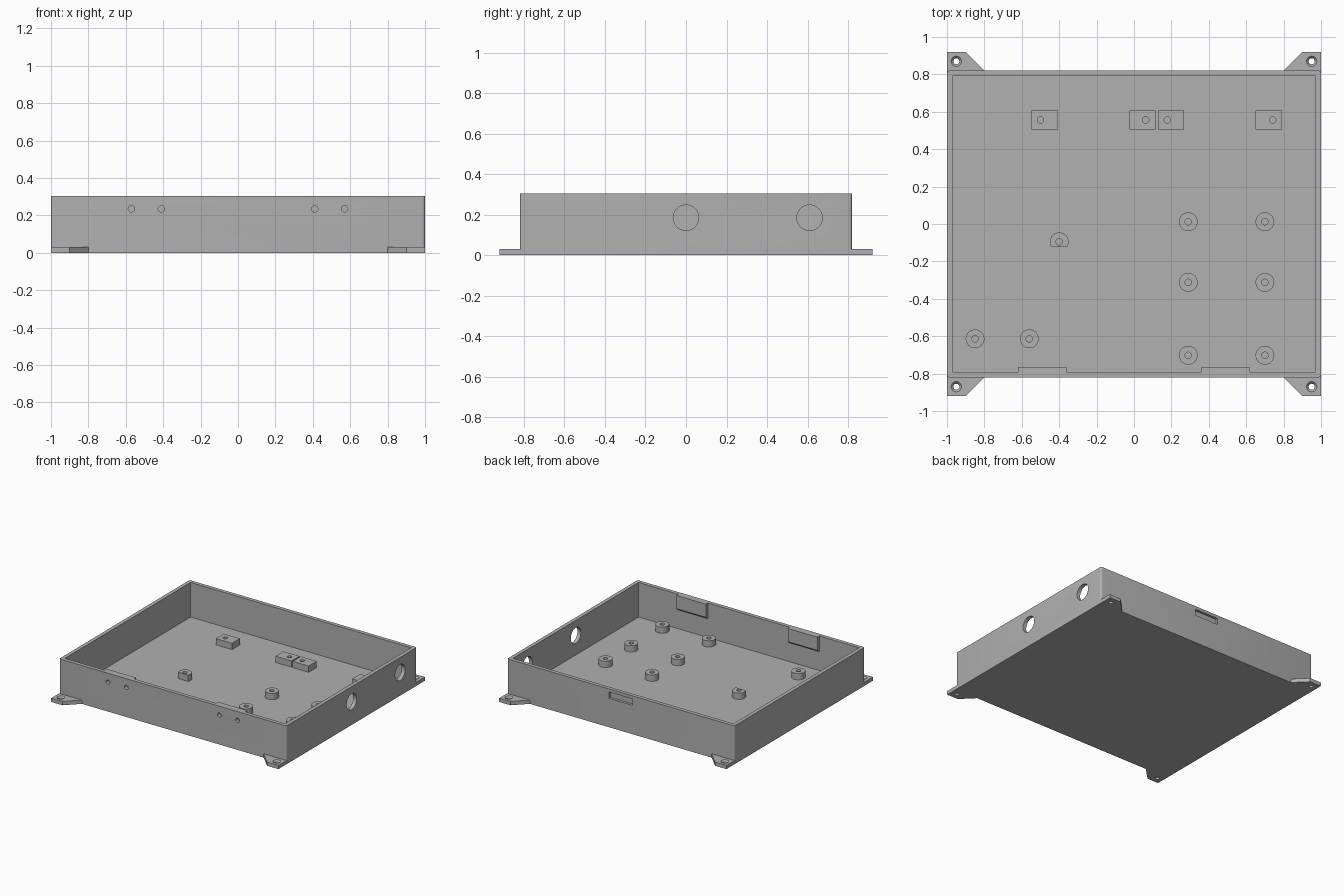
import bpy, bmesh, math
from mathutils import Matrix, Vector

cube = bpy.data.objects.get("Cube")
if cube:
    bpy.data.objects.remove(cube, do_unlink=True)

grey = bpy.data.materials.new("mid_grey")
grey.use_nodes = True
colour = (0.44, 0.44, 0.44, 1)
grey.diffuse_color = colour
grey.node_tree.nodes["Principled BSDF"].inputs["Base Color"].default_value = colour

W, D, H = 1.0, 0.82, 0.305      # half width, half depth, height
T = 0.03                        # wall and floor thickness
TOP = 0.08                      # top of the mounting posts


def finish(name, bm):
    bmesh.ops.recalc_face_normals(bm, faces=bm.faces)
    mesh = bpy.data.meshes.new(name)
    bm.to_mesh(mesh)
    bm.free()
    obj = bpy.data.objects.new(name, mesh)
    bpy.context.collection.objects.link(obj)
    mesh.materials.append(grey)
    return obj


def box(name, lo, hi, corner=0):
    bm = bmesh.new()
    lo, hi = Vector(lo), Vector(hi)
    bmesh.ops.create_cube(bm, size=1, matrix=Matrix.Translation((lo + hi) / 2)
                          @ Matrix.Diagonal((hi - lo).to_4d()))
    if corner:
        upright = [e for e in bm.edges if abs((e.verts[0].co - e.verts[1].co).z) > 0.01]
        bmesh.ops.bevel(bm, geom=upright, offset=corner, segments=4,
                        profile=0.5, affect='EDGES')
    return finish(name, bm)


def rod(name, start, end, r1, r2=None):
    start, end = Vector(start), Vector(end)
    axis = end - start
    bm = bmesh.new()
    turn = Vector((0, 0, 1)).rotation_difference(axis).to_matrix().to_4x4()
    bmesh.ops.create_cone(bm, cap_ends=True, segments=40, radius1=r1,
                          radius2=r1 if r2 is None else r2, depth=axis.length,
                          matrix=Matrix.Translation((start + end) / 2) @ turn)
    return finish(name, bm)


def prism(name, outline, shift):
    bm = bmesh.new()
    face = bm.faces.new([bm.verts.new(p) for p in outline])
    moved = bmesh.ops.extrude_face_region(bm, geom=[face])["geom"]
    bmesh.ops.translate(bm, vec=shift,
                        verts=[v for v in moved if isinstance(v, bmesh.types.BMVert)])
    return finish(name, bm)


def cut(obj, cutters):
    for c in cutters:
        mod = obj.modifiers.new("cut", 'BOOLEAN')
        mod.operation = 'DIFFERENCE'
        mod.solver = 'EXACT'
        mod.object = c
    bpy.context.view_layer.update()
    shape = obj.evaluated_get(bpy.context.evaluated_depsgraph_get())
    mesh = bpy.data.meshes.new_from_object(shape)
    obj.modifiers.clear()
    obj.data = mesh
    for c in cutters:
        bpy.data.objects.remove(c, do_unlink=True)


# Open tray with cable ports, screw holes and a latch recess
tray = box("tray", (-W, -D, 0), (W, D, H), corner=0.015)
cutters = [box("cavity", (T - W, T - D, T), (W - T, D - T, H + 0.1)),
           box("latch_recess", (-0.105, D - 0.02, 0.23), (0.105, D + 0.1, 0.28))]
for y in (0, 0.61):
    cutters.append(rod("port", (W - 0.1, y, 0.185), (W + 0.1, y, 0.185), 0.063))
for x in (-0.57, -0.41, 0.41, 0.57):
    cutters.append(rod("screw_hole", (x, -D - 0.1, 0.235), (x, 0.01 + T - D, 0.235), 0.017))
cut(tray, cutters)
parts = [tray]

# Thickened pads inside the front wall, sloped underneath
inner = T - D
for side, x in (("right", -0.62), ("left", 0.36)):
    parts.append(prism(side + "_wall_pad",
                       [(x, inner, H), (x, inner + 0.025, H),
                        (x, inner + 0.025, 0.2), (x, inner, 0.18)], (0.26, 0, 0)))

# Corner mounting tabs with countersunk holes
for xname, sx in (("right", -1), ("left", 1)):
    for yname, sy in (("front", -1), ("back", 1)):
        outline = [(W, D - 0.02), (0.8, D - 0.02), (0.8, D), (0.9, D + 0.1), (W, D + 0.1)]
        tab = prism(f"{yname}_{xname}_tab",
                    [(sx * x, sy * y, 0) for x, y in outline], (0, 0, T))
        hx, hy = sx * 0.95, sy * 0.87
        cut(tab, [rod("bore", (hx, hy, -0.1), (hx, hy, 0.1), 0.016),
                  rod("sink", (hx, hy, 0.015), (hx, hy, T + 0.002), 0.015, 0.029)])
        parts.append(tab)


def drill(obj, x, y):
    cut(obj, [rod("drill", (x, y, T + 0.002), (x, y, TOP + 0.1), 0.017)])
    parts.append(obj)


# Round standoffs
spots = [(x, y) for x in (0.29, 0.70) for y in (0.012, -0.312, -0.702)]
spots += [(-0.85, -0.614), (-0.56, -0.614)]
for i, (x, y) in enumerate(spots):
    drill(rod(f"standoff_{i + 1}", (x, y, T - 0.01), (x, y, TOP), 0.05), x, y)

# Standoff with one flat side
x, y = -0.40, -0.095
flat = rod("flat_sided_standoff", (x, y, T - 0.01), (x, y, TOP), 0.05)
cut(flat, [box("flat_cut", (x - 0.1, y - 0.1, 0), (x + 0.1, y - 0.025, 0.2))])
drill(flat, x, y)

# Rectangular mounting blocks
for i, (x1, x2, hole) in enumerate([(-0.55, -0.407, -0.50), (-0.025, 0.118, 0.063),
                                    (0.127, 0.268, 0.178), (0.65, 0.79, 0.742)]):
    drill(box(f"mounting_block_{i + 1}", (x1, 0.506, T - 0.01), (x2, 0.606, TOP)), hole, 0.556)

# Smooth round walls, keep edges crisp
bpy.ops.object.select_all(action='DESELECT')
for obj in parts:
    obj.select_set(True)
bpy.context.view_layer.objects.active = tray
bpy.ops.object.shade_smooth_by_angle(angle=math.radians(30))
